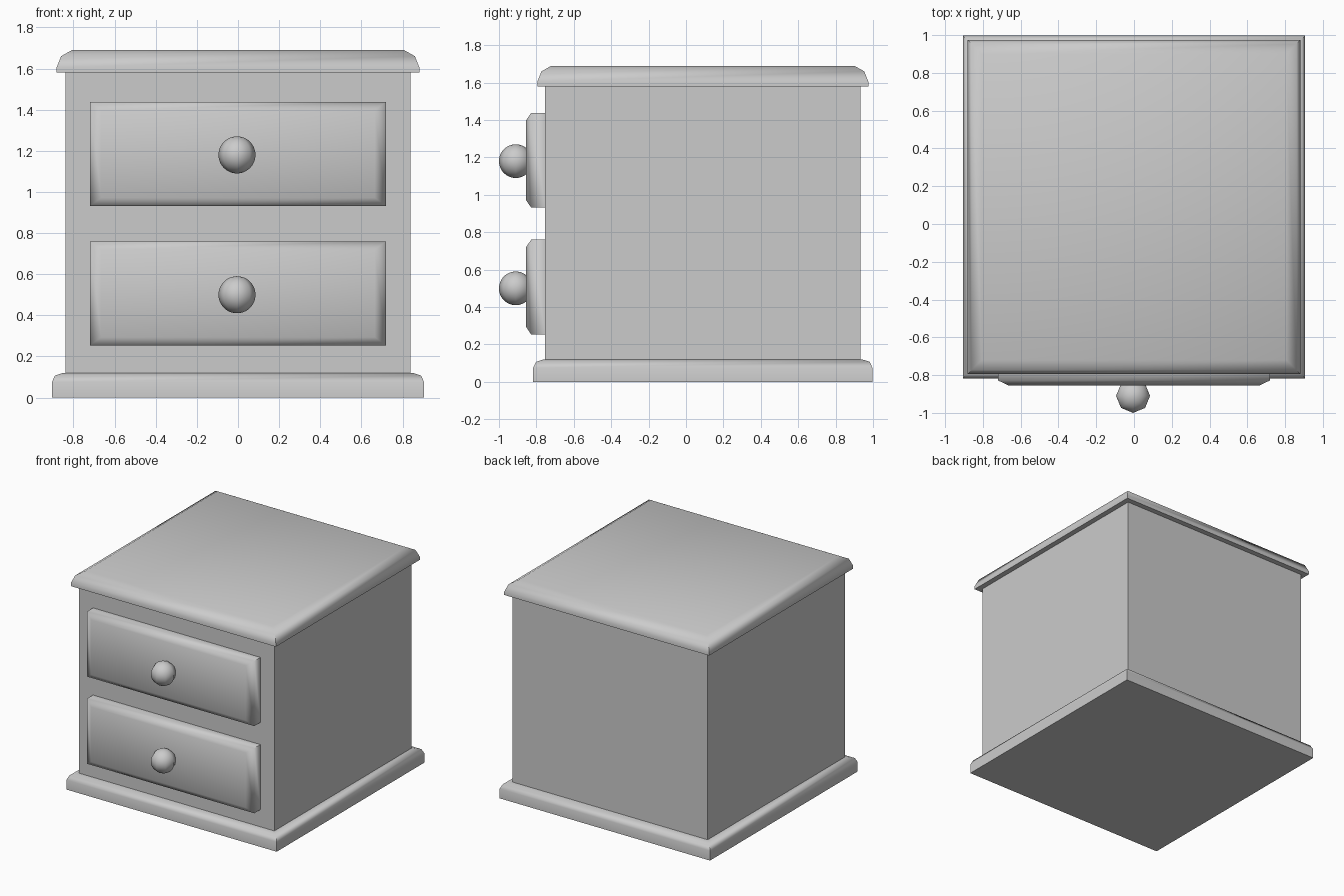
import bpy, bmesh, math

if "Cube" in bpy.data.objects:
    bpy.data.objects.remove(bpy.data.objects["Cube"])


def finish(bm, name, angle=70):
    bmesh.ops.recalc_face_normals(bm, faces=bm.faces)
    mesh = bpy.data.meshes.new(name)
    bm.to_mesh(mesh)
    bm.free()
    obj = bpy.data.objects.new(name, mesh)
    bpy.context.collection.objects.link(obj)
    bpy.ops.object.select_all(action='DESELECT')
    obj.select_set(True)
    bpy.context.view_layer.objects.active = obj
    bpy.ops.object.shade_smooth_by_angle(angle=math.radians(angle))
    return obj


def slab(name, half_w, half_d, sections, place):
    """Stack of rectangles; each section is (inset in w, inset in d, height)."""
    bm = bmesh.new()
    rings = []
    for iw, idp, h in sections:
        w, d = half_w - iw, half_d - idp
        rings.append([bm.verts.new(place(u, v, h))
                      for u, v in ((-w, -d), (w, -d), (w, d), (-w, d))])
    for a, b in zip(rings, rings[1:]):
        for i in range(4):
            j = (i + 1) % 4
            bm.faces.new((a[i], a[j], b[j], b[i]))
    bm.faces.new(rings[0][::-1])
    bm.faces.new(rings[-1])
    return finish(bm, name)


CY = 0.09  # depth centre of the cabinet


def upright(u, v, h):
    return (u, CY + v, h)


# Base plinth with rounded upper edge
slab("base", 0.905, 0.907,
     [(0, 0, 0), (0, 0, 0.075), (0.015, 0.015, 0.107), (0.055, 0.055, 0.12)], upright)

# Cabinet body
slab("body", 0.84, 0.843, [(0, 0, 0.12), (0, 0, 1.58)], upright)

# Top board with rounded upper edge
slab("top", 0.882, 0.885,
     [(0, 0, 1.58), (0, 0, 1.605), (0.022, 0.022, 1.66), (0.075, 0.075, 1.69)], upright)

# Drawers with bevelled fronts and round knobs
for label, z_mid, z_knob in (("lower", 0.507, 0.50), ("upper", 1.185, 1.18)):
    slab(label + "_drawer", 0.72, 0.253,
         [(0, 0, 0.753), (0, 0, 0.828), (0.055, 0.04, 0.855)],
         lambda u, v, h, z=z_mid: (u, -h, z + v))
    bm = bmesh.new()
    bmesh.ops.create_uvsphere(bm, u_segments=8, v_segments=24, radius=0.09)
    bmesh.ops.translate(bm, verts=bm.verts, vec=(-0.005, -0.91, z_knob))
    finish(bm, label + "_knob")
